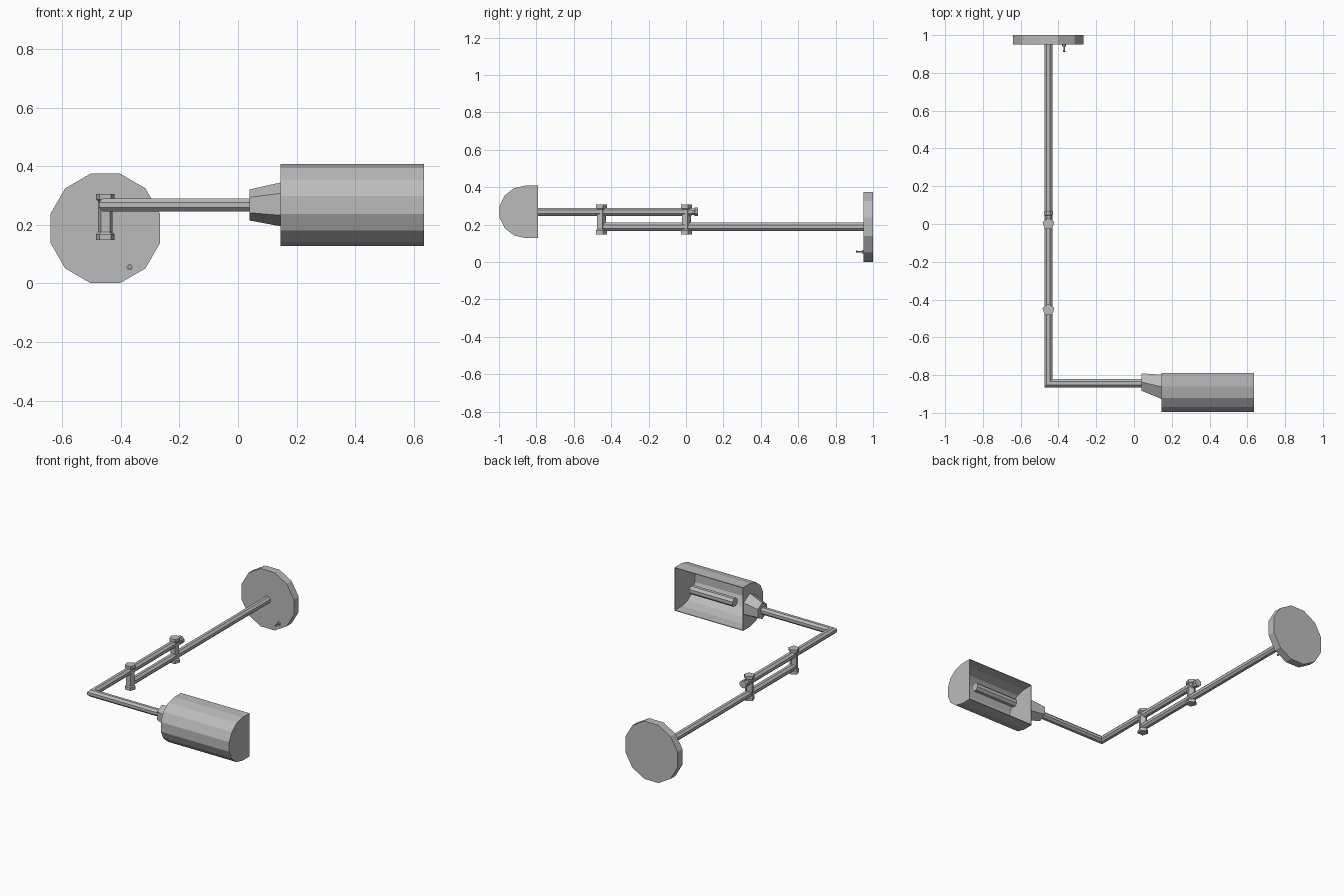
import bpy, bmesh
from math import sin, cos, pi, radians
from mathutils import Vector

cube = bpy.data.objects.get("Cube")
if cube:
    bpy.data.objects.remove(cube, do_unlink=True)

grey = bpy.data.materials.new("brushed grey")
grey.use_nodes = True
colour = (0.5, 0.5, 0.5, 1)
grey.diffuse_color = colour
grey.node_tree.nodes["Principled BSDF"].inputs["Base Color"].default_value = colour

X, Y, Z = Vector((1, 0, 0)), Vector((0, 1, 0)), Vector((0, 0, 1))


def ring(centre, u, v, r, n, phase=0):
    """Polygon of n points around centre, spanned by u and v."""
    angles = [2 * pi * i / n + radians(phase) for i in range(n)]
    return [Vector(centre) + (u * cos(a) + v * sin(a)) * r for a in angles]


def loft(name, rings):
    """Closed solid through a row of matching rings."""
    bm = bmesh.new()
    rows = [[bm.verts.new(p) for p in r] for r in rings]
    n = len(rows[0])
    for a, b in zip(rows, rows[1:]):
        for i in range(n):
            j = (i + 1) % n
            bm.faces.new((a[i], a[j], b[j], b[i]))
    bm.faces.new(rows[0])
    bm.faces.new(rows[-1])
    bmesh.ops.recalc_face_normals(bm, faces=bm.faces)
    mesh = bpy.data.meshes.new(name)
    bm.to_mesh(mesh)
    bm.free()
    mesh.materials.append(grey)
    obj = bpy.data.objects.new(name, mesh)
    bpy.context.collection.objects.link(obj)
    return obj


def rod_y(name, x, z, stations, n, phase=0):
    """Turned part along y; stations are (y, radius)."""
    return loft(name, [ring((x, y, z), X, Z, r, n, phase) for y, r in stations])


ARM_X, LOW_Z, TOP_Z, HEAD_Y = -0.453, 0.188, 0.268, -0.843
ROD = 0.0235

# Wall plate and its switch
rod_y("wall_plate", ARM_X, LOW_Z, [(0.95, 0.1935), (1.0, 0.1935)], 12, 15)
rod_y("switch_base", -0.37, 0.055, [(0.94, 0.011), (0.952, 0.011)], 6)
rod_y("switch_lever", -0.37, 0.055, [(0.91, 0.007), (0.925, 0.004), (0.95, 0.004)], 6)

# Lower arm from the wall to the front joint
rod_y("lower_arm", ARM_X, LOW_Z, [(-0.455, ROD), (0.955, ROD)], 8, 22.5)

# Upper arm with a mitred corner, running on to the lamp head
path = [((ARM_X, 0.03, TOP_Z), X), ((ARM_X, HEAD_Y, TOP_Z), X + Y), ((0.06, HEAD_Y, TOP_Z), Y)]
loft("upper_arm", [ring(p, side, Z, ROD, 8, 22.5) for p, side in path])
rod_y("upper_arm_knob", ARM_X, TOP_Z, [(0.025, 0.019), (0.045, 0.019), (0.047, 0.025), (0.065, 0.025)], 8, 22.5)

# Two upright joints with flared ends
for name, y in (("rear_joint", 0.0), ("front_joint", -0.455)):
    profile = [(0.148, 0.033), (0.168, 0.033), (0.175, 0.026),
               (0.28, 0.026), (0.287, 0.033), (0.306, 0.033)]
    loft(name, [ring((ARM_X, y, z), X, Y, r, 5, 90) for z, r in profile])

# Tapered neck
loft("shade_neck", [ring((0.04, -0.837, TOP_Z), Y, Z, 0.053, 6, 30),
                    ring((0.147, -0.862, TOP_Z + 0.002), Y, Z, 0.075, 6, 30)])


# Half-round shade, hollow and open towards the back
def shade_section(x):
    arc = [(-0.86 - 0.14 * sin(pi * i / 7), TOP_Z + 0.14 * cos(pi * i / 7)) for i in range(8)]
    points = [(-0.79, TOP_Z + 0.14)] + arc + [(-0.79, TOP_Z - 0.14)]
    return [Vector((x, y, z)) for y, z in points]


shade = loft("lamp_shade", [shade_section(0.145), shade_section(0.635)])
bm = bmesh.new()
bm.from_mesh(shade.data)
opening = [f for f in bm.faces if f.normal.y > 0.9]
bmesh.ops.delete(bm, geom=opening, context="FACES")
bm.to_mesh(shade.data)
bm.free()
wall = shade.modifiers.new("wall", "SOLIDIFY")
wall.thickness = 0.006
wall.offset = -1

# Tube bulb along the shade
loft("bulb", [ring((x, HEAD_Y, TOP_Z), Y, Z, 0.028, 8, 22.5) for x in (0.24, 0.55)])
